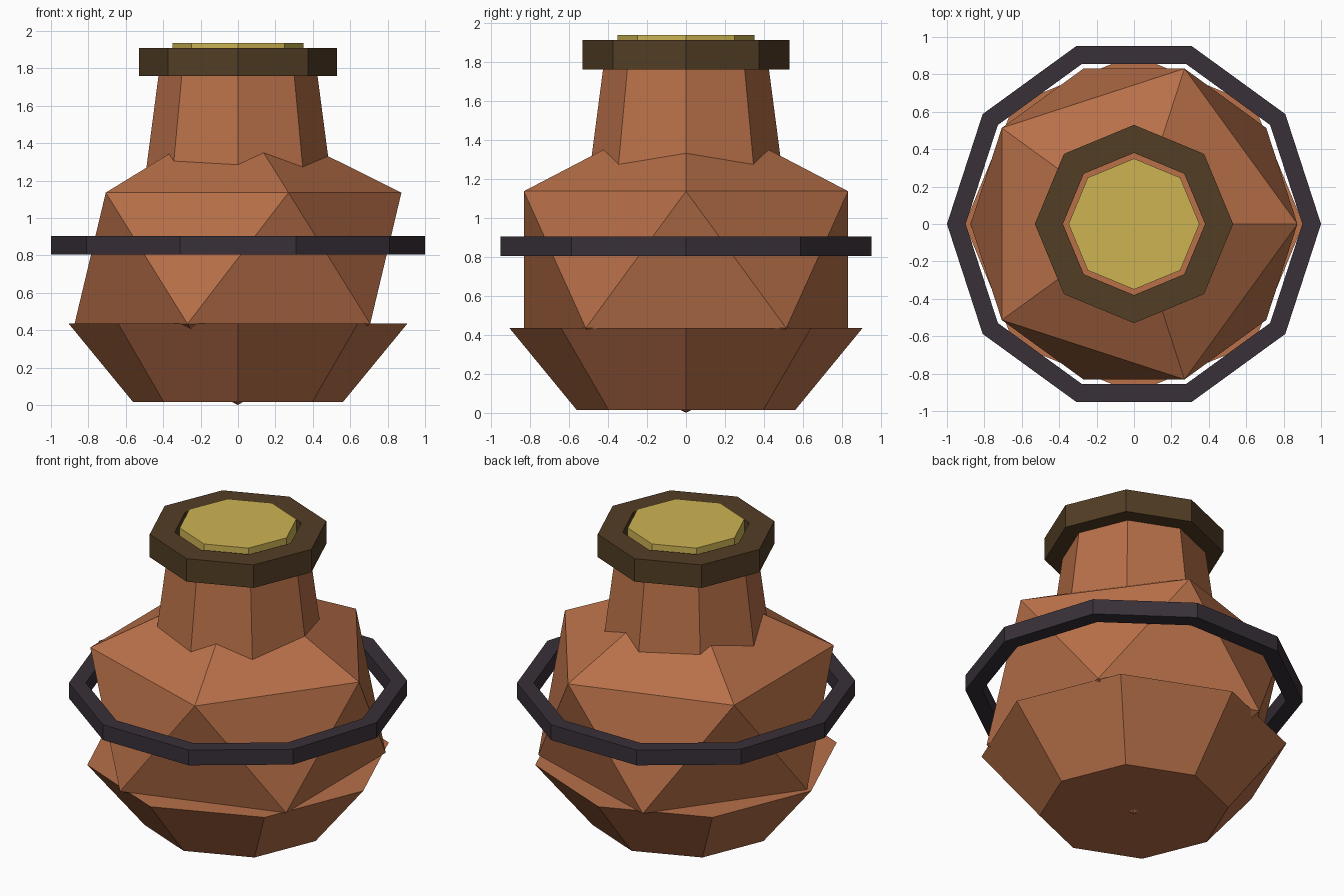
import bpy, bmesh, math
from mathutils import Matrix

if "Cube" in bpy.data.objects:
    bpy.data.objects.remove(bpy.data.objects["Cube"])


def material(name, rgb):
    m = bpy.data.materials.new(name)
    m.diffuse_color = (*rgb, 1.0)
    m.use_nodes = True
    m.node_tree.nodes["Principled BSDF"].inputs["Base Color"].default_value = m.diffuse_color
    return m


copper = material("copper clay", (0.48, 0.162, 0.066))
brown = material("dark brown", (0.084, 0.047, 0.018))
straw = material("straw yellow", (0.61, 0.456, 0.088))
iron = material("dark iron", (0.040, 0.030, 0.040))


def finish(name, bm, mat):
    bmesh.ops.recalc_face_normals(bm, faces=bm.faces)
    mesh = bpy.data.meshes.new(name)
    bm.to_mesh(mesh)
    bm.free()
    mesh.materials.append(mat)
    obj = bpy.data.objects.new(name, mesh)
    bpy.context.collection.objects.link(obj)
    return obj


def loop(bm, sides, r, z):
    return [bm.verts.new((r * math.cos(2 * math.pi * i / sides),
                          r * math.sin(2 * math.pi * i / sides), z))
            for i in range(sides)]


def lathe(name, mat, sides, profile, closed=False):
    """Spin (radius, z) points; closed makes a hollow ring, otherwise ends are capped."""
    bm = bmesh.new()
    rings = [loop(bm, sides, r, z) for r, z in profile]
    pairs = list(zip(rings, rings[1:]))
    if closed:
        pairs.append((rings[-1], rings[0]))
    else:
        bm.faces.new(rings[0])
        bm.faces.new(rings[-1])
    for a, b in pairs:
        for i in range(sides):
            j = (i + 1) % sides
            bm.faces.new((a[i], a[j], b[j], b[i]))
    return finish(name, bm, mat)


# Faceted round belly
bm = bmesh.new()
bmesh.ops.create_icosphere(
    bm, subdivisions=1, radius=0.977,
    matrix=Matrix.Translation((0, 0, 0.785)) @ Matrix.Diagonal((1, 1, 0.803, 1)))
finish("belly", bm, copper)

# Flared base and tapering neck
lathe("base", copper, 8, [(0.56, 0.015), (0.905, 0.435)])
lathe("neck", copper, 8, [(0.50, 1.19), (0.42, 1.80)])

# Rim collar with the stopper inside it
lathe("rim", brown, 8, [(0.53, 1.76), (0.53, 1.91), (0.38, 1.91), (0.38, 1.76)], closed=True)
lathe("stopper", straw, 8, [(0.35, 1.72), (0.35, 1.937)])

# Loose hoop around the belly
lathe("hoop", iron, 10, [(1.0, 0.805), (1.0, 0.905), (0.9, 0.905), (0.9, 0.805)], closed=True)
